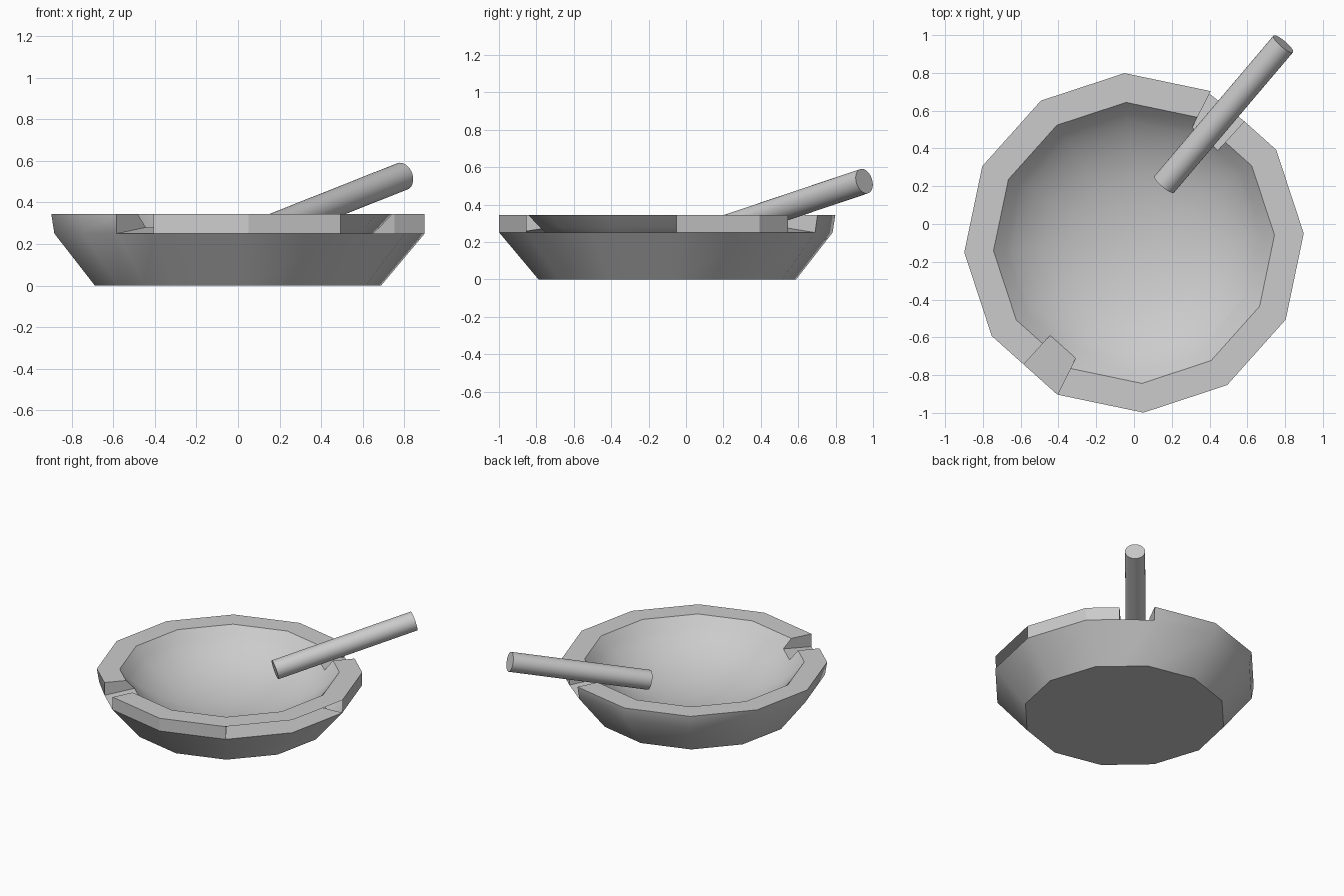
import bpy
import bmesh
from math import radians, cos, sin
from mathutils import Vector

cube = bpy.data.objects.get("Cube")
if cube:
    bpy.data.objects.remove(cube)

grey = bpy.data.materials.new("plain_grey")
grey.use_nodes = True
colour = (0.6, 0.6, 0.6, 1)
grey.diffuse_color = colour
grey.node_tree.nodes["Principled BSDF"].inputs["Base Color"].default_value = colour

CENTRE_Y = -0.1
TURN = 3.2          # rotation of the twelve-sided dish
NOTCH = 44.6        # extra stop, where each notch begins
stops = sorted([30 * i for i in range(12)] + [NOTCH, NOTCH + 180])
count = len(stops)


def corner(stop, radius, z):
    """Point on the twelve-sided outline, also between its corners."""
    r = radius * cos(radians(15)) / cos(radians(stop % 30 - 15))
    a = radians(stop + TURN)
    return Vector((r * cos(a), r * sin(a) + CENTRE_Y, z))


def finish(name, bm, angle):
    mesh = bpy.data.meshes.new(name)
    bm.to_mesh(mesh)
    bm.free()
    mesh.materials.append(grey)
    obj = bpy.data.objects.new(name, mesh)
    bpy.context.collection.objects.link(obj)
    bpy.ops.object.select_all(action='DESELECT')
    obj.select_set(True)
    bpy.context.view_layer.objects.active = obj
    bpy.ops.object.shade_smooth_by_angle(angle=radians(angle))
    return obj


# Dish: rings from the base, over the rim and down into the bowl
bm = bmesh.new()


def ring(radius, z, back_radius=None):
    return [bm.verts.new(corner(s, back_radius if back_radius and 60 <= s <= 210
                                else radius, z)) for s in stops]


base = ring(0.69, 0)
shoulder = ring(0.9, 0.25, 0.885)
rim = ring(0.9, 0.345)
lip = ring(0.745, 0.345)
ledge = ring(0.684, 0.28)
bowl = [ring(r, z) for r, z in
        [(0.65, 0.25), (0.59, 0.205), (0.48, 0.145), (0.34, 0.1), (0.18, 0.07)]]
middle = bm.verts.new((0, CENTRE_Y, 0.06))


def strip(lower, upper, i):
    j = (i + 1) % count
    return bm.faces.new((lower[i], lower[j], upper[j], upper[i]))


bm.faces.new(list(reversed(base)))
flat_walls = []
for i, s in enumerate(stops):
    notch = s in (NOTCH, NOTCH + 180)
    open_side = s >= 300
    strip(base, shoulder, i)
    if notch:
        # Sloping cigarette rest with a wall at each side
        strip(shoulder, ledge, i)
        j = i + 1
        bm.faces.new((shoulder[i], ledge[i], lip[i], rim[i]))
        bm.faces.new((shoulder[j], rim[j], lip[j], ledge[j]))
    else:
        strip(rim, lip, i)
        strip(lip, ledge, i)
        if open_side:
            strip(shoulder, bowl[0], i)
        else:
            wall = strip(shoulder, rim, i)
            if not 60 <= s < 225:
                flat_walls.append(wall)
    for a, b in zip([ledge] + bowl, bowl):
        strip(a, b, i)
    bm.faces.new((bowl[-1][i], bowl[-1][(i + 1) % count], middle))
bm.faces.index_update()
flat_ids = [f.index for f in flat_walls]
dish = finish("dish", bm, 37)
for k in flat_ids:
    dish.data.polygons[k].use_smooth = False

# Cigarette: a rod leaning out of the back notch
start = Vector((0.16, 0.21, 0.275))
end = Vector((0.79, 0.953, 0.525))
axis = end - start
bm = bmesh.new()
bmesh.ops.create_cone(bm, cap_ends=True, segments=32, radius1=0.068,
                      radius2=0.068, depth=axis.length)
cigarette = finish("cigarette", bm, 40)
cigarette.location = (start + end) / 2
cigarette.rotation_mode = 'QUATERNION'
cigarette.rotation_quaternion = axis.to_track_quat('Z', 'Y')
